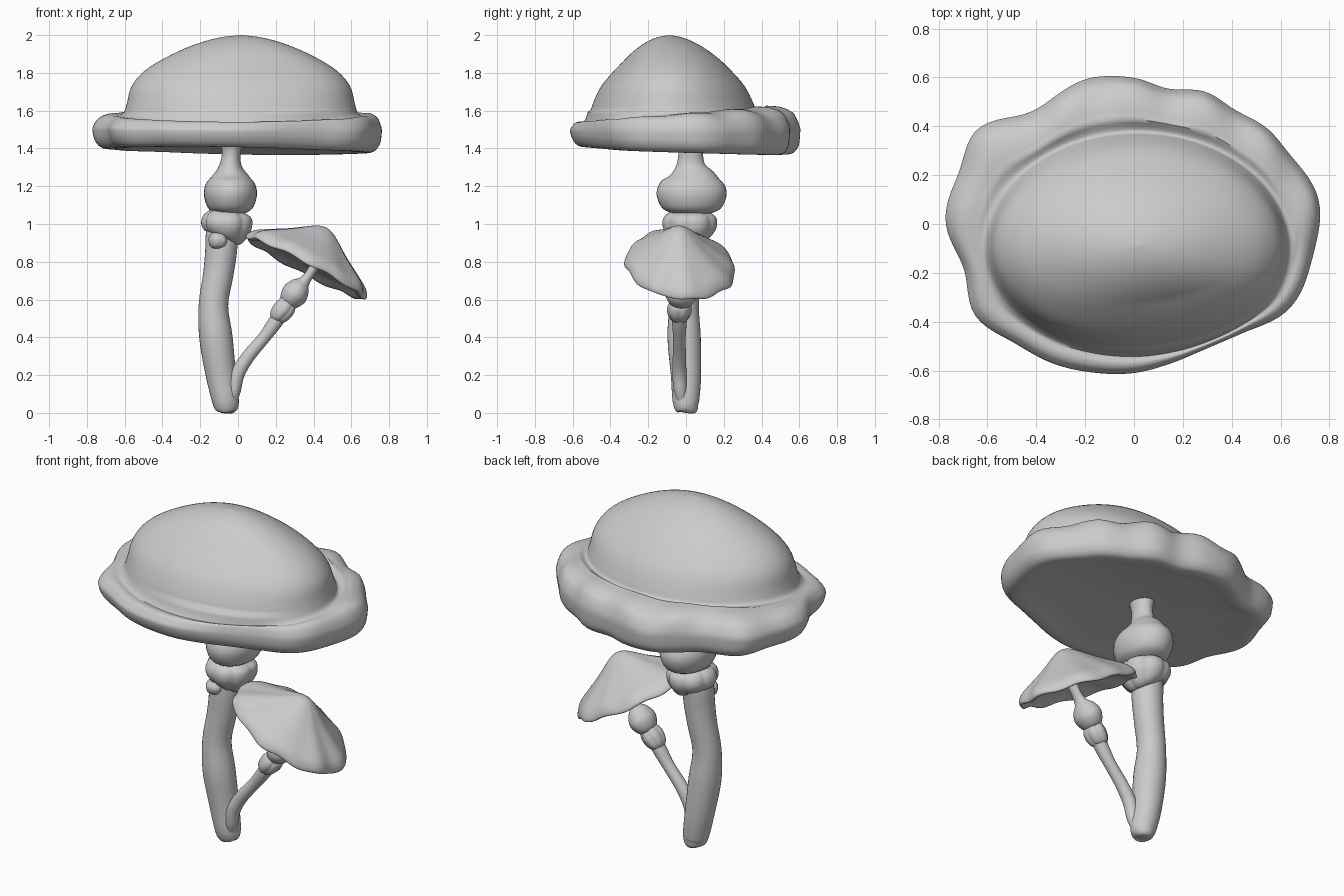
import bpy, bmesh
from math import sin, cos, tau, radians
from mathutils import Vector

cube = bpy.data.objects.get("Cube")
if cube:
    bpy.data.objects.remove(cube, do_unlink=True)

grey = bpy.data.materials.new("plain grey")
grey.use_nodes = True
colour = (0.6, 0.6, 0.6, 1)
grey.diffuse_color = colour
grey.node_tree.nodes["Principled BSDF"].inputs["Base Color"].default_value = colour


def clamp(value):
    return max(0, min(1, value))


def spline(points, steps, closed=False):
    """Catmull-Rom interpolation of equally long rows."""
    count = len(points)
    get = (lambda i: points[i % count]) if closed else (lambda i: points[max(0, min(count - 1, i))])
    out = []
    for i in range(count if closed else count - 1):
        for k in range(steps):
            t = k / steps
            out.append([b + (c - a) * t / 2 + (2 * a - 5 * b + 4 * c - d) * t * t / 2
                        + (3 * b - a - 3 * c + d) * t ** 3 / 2
                        for a, b, c, d in zip(get(i - 1), get(i), get(i + 1), get(i + 2))])
    if not closed:
        out.append(list(points[-1]))
    return out


def loft(name, rings):
    """Skin a list of equal rings and close both ends."""
    bm = bmesh.new()
    loops = [[bm.verts.new(p) for p in ring] for ring in rings]
    n = len(loops[0])
    for low, high in zip(loops, loops[1:]):
        for i in range(n):
            j = (i + 1) % n
            bm.faces.new((low[i], low[j], high[j], high[i]))
    bm.faces.new(loops[0])
    bm.faces.new(loops[-1])
    bmesh.ops.recalc_face_normals(bm, faces=bm.faces)
    mesh = bpy.data.meshes.new(name)
    bm.to_mesh(mesh)
    bm.free()
    mesh.materials.append(grey)
    obj = bpy.data.objects.new(name, mesh)
    bpy.context.collection.objects.link(obj)
    bpy.ops.object.select_all(action="DESELECT")
    obj.select_set(True)
    bpy.context.view_layer.objects.active = obj
    bpy.ops.object.shade_smooth_by_angle(angle=radians(50))


def tube(name, rows, depth=1.0, lobes=0, swell=0.0, sides=32):
    """Round part along a path of x, y, z, radius rows."""
    path = spline(rows, 4)
    rings = []
    for i, (x, y, z, r) in enumerate(path):
        before, after = path[max(0, i - 1)], path[min(len(path) - 1, i + 1)]
        along = (Vector(after[:3]) - Vector(before[:3])).normalized()
        v = Vector((0, 1, 0)).cross(along).normalized()
        u = along.cross(v)
        ring = []
        for k in range(sides):
            a = tau * k / sides
            rr = r * (1 - swell + swell * abs(sin(lobes * a / 2)) ** 0.6) if lobes else r
            ring.append(Vector((x, y, z)) + rr * (cos(a) * v + depth * sin(a) * u))
        rings.append(ring)
    loft(name, rings)


# Large cap: smooth dome flowing into an uneven rolled lip
OUTLINE = [.76, .74, .68, .64, .61, .58, .59, .63, .61, .64, .75, .75,
           .77, .72, .75, .69, .66, .63, .61, .59, .59, .63, .72, .74]
outline = [row[0] for row in spline([[r] for r in OUTLINE], 6, closed=True)]
SIDES = len(outline)
# x scale, y scale, height, share of lip outline
PROFILE = [(.01, .01, 2, 0), (.2, .17, 1.985, 0), (.42, .36, 1.945, 0), (.65, .56, 1.88, 0),
           (.83, .72, 1.81, 0), (.94, .87, 1.73, 0), (.98, .97, 1.64, 0), (1, 1, 1.585, .04),
           (1, 1, 1.565, .25), (1, 1, 1.562, .55), (1, 1, 1.54, .82), (1, 1, 1.49, 1),
           (.985, .985, 1.435, 1), (.94, .935, 1.395, 1), (.86, .85, 1.388, 1),
           (.7, .7, 1.402, 1), (.3, .3, 1.42, 1), (.01, .01, 1.425, 1)]
rings = []
for sx, sy, z, lip in spline(PROFILE, 4):
    ring = []
    lip = clamp(lip)
    top = clamp((z - 1.44) / .09)
    for k, r in enumerate(outline):
        a = tau * k / SIDES
        # shallow dent in the front of the dome
        dent = 1 - .13 * max(0, cos(a - radians(295))) ** 4 * max(0, 1 - abs(2 * sx - 1.4)) * (lip < .01)
        width = .445 + .015 * sin(a)
        dome = Vector((.015 + .615 * sx * cos(a), -.09 + width * sy * sin(a) * dent))
        # knobs fade out towards the front
        knobs = sin(13 * a) * max(0, .4 + .6 * sin(a + .3))
        rim = Vector((cos(a) * sx, sin(a) * sy)) * r * (1 + .014 * knobs)
        p = dome.lerp(rim, lip)
        lift = top * min(1, 4 * lip) * (.015 + (.05 - .025 * lip) * sin(a) + .014 * lip * knobs)
        fall = sx * lip * (1 - top) * (.022 * sin(a) + .012 * cos(a))
        ring.append((p.x, p.y, z + lift - fall))
    rings.append(ring)
loft("large_cap", rings)

# Large stem, lobed collar, bulb and neck
tube("large_stem", [(-.06, .01, 0, .03), (-.06, .01, .015, .055), (-.065, 0, .06, .07),
                    (-.09, 0, .2, .08), (-.117, -.01, .4, .088), (-.13, -.01, .57, .078),
                    (-.105, 0, .73, .08), (-.09, .005, .85, .084), (-.085, .01, .95, .085),
                    (-.07, .02, 1.08, .08)])
tube("large_collar", [(-.07, .02, .92, .07), (-.062, .02, .94, .11), (-.057, .02, .99, .137),
                      (-.057, .02, 1.04, .129), (-.055, .02, 1.075, .08)],
     depth=1.06, lobes=7, swell=.08, sides=56)
tube("large_bulb", [(-.04, .03, 1.05, .06), (-.04, .03, 1.08, .115), (-.04, .03, 1.15, .14),
                    (-.04, .03, 1.21, .131), (-.04, .03, 1.255, .097), (-.04, .025, 1.31, .059),
                    (-.035, .025, 1.38, .05), (-.035, .025, 1.45, .065)], depth=1.32)
tube("collar_wart", [(-.11, -.065, .87, .015), (-.11, -.065, .885, .04), (-.105, -.065, .92, .05),
                     (-.1, -.065, .95, .03)], lobes=5, swell=.1)

# Small stem leaning out from the base of the large one
tube("small_stem", [(-.03, -.02, .06, .025), (-.02, -.03, .12, .035), (0, -.035, .21, .037),
                    (.055, -.035, .3, .035), (.135, -.035, .395, .033), (.19, -.035, .47, .038),
                    (.25, -.03, .56, .04)])
tube("small_collar", [(.195, -.035, .49, .03), (.21, -.035, .51, .05), (.24, -.035, .545, .06),
                      (.265, -.03, .58, .05), (.275, -.03, .59, .03)],
     depth=1.1, lobes=6, swell=.1, sides=48)
tube("small_bulb", [(.255, -.025, .57, .03), (.27, -.025, .59, .055), (.3, -.025, .63, .07),
                    (.33, -.025, .67, .055), (.35, -.025, .695, .032), (.38, -.025, .735, .024),
                    (.42, -.025, .8, .027)], depth=1.2)

# Small cap: tilted cone with a ruffled edge
across = Vector((.886, 0, -.464))
upward = Vector((.464, 0, .886))
centre = Vector((.362, -.03, .777))
rings = []
for s, h in spline([(.01, .23), (.16, .213), (.46, .142), (.73, .085), (.92, .042), (1, 0),
                    (.95, -.015), (.7, .015), (.35, .035), (.01, .04)], 4):
    ring = []
    for k in range(SIDES):
        a = tau * k / SIDES
        ruffle = sin(7 * a) + .6 * sin(12 * a + 1)
        r = s * (1 + .016 * s * ruffle)
        tilt = -.03 * s * sin(a) + .006 * s * s * sin(9 * a)
        ring.append(centre + across * (.355 * r * cos(a)) + Vector((0, .29 * r * sin(a), 0))
                    + upward * (h + tilt))
    rings.append(ring)
loft("small_cap", rings)
